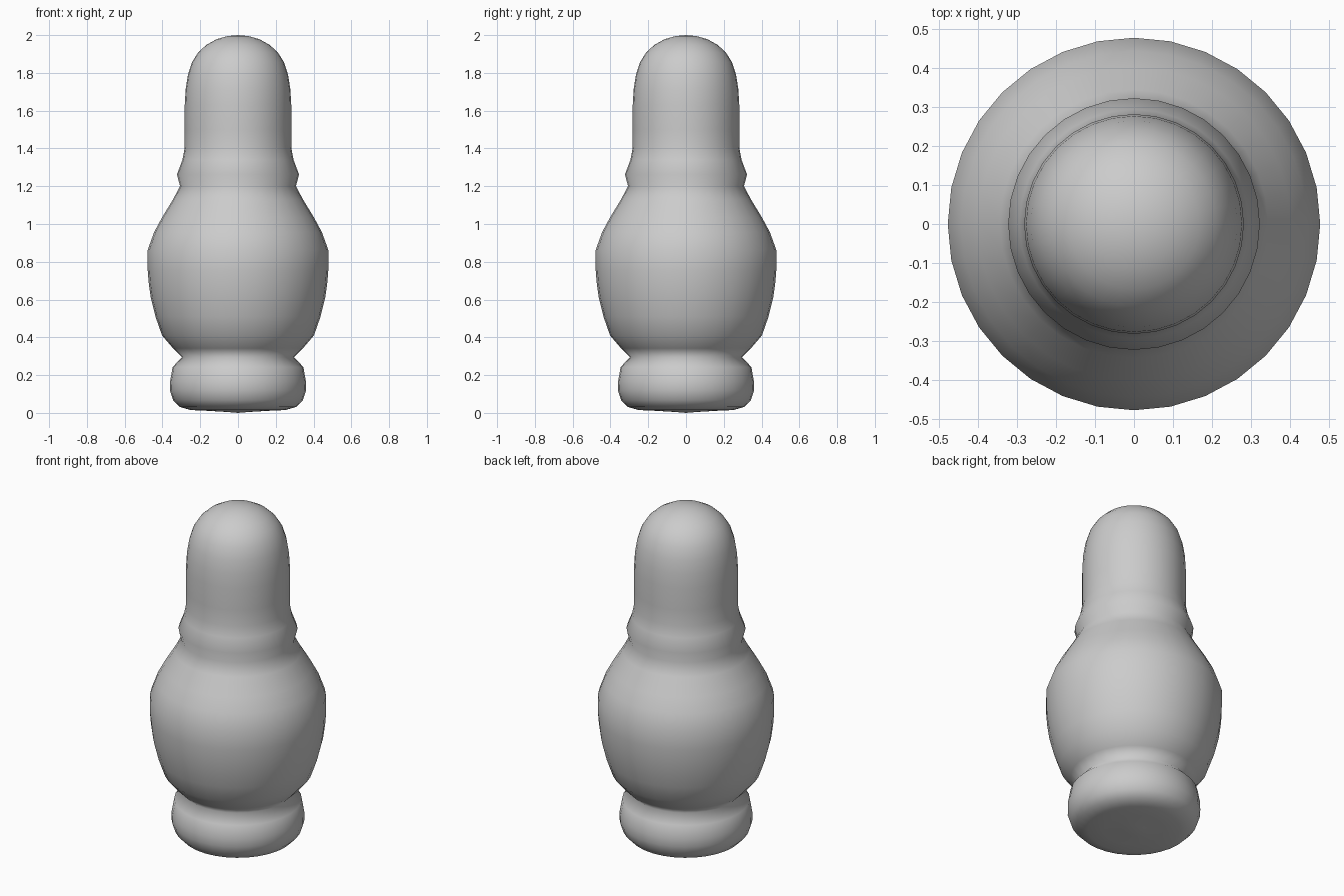
import bpy, bmesh
from math import cos, sin, tau

if "Cube" in bpy.data.objects:
    bpy.data.objects.remove(bpy.data.objects["Cube"])

SIDES = 32


def lathe(name, profile):
    """Revolve a (radius, height) profile around z; ends on the axis become poles."""
    bm = bmesh.new()
    rings = []
    for r, z in profile:
        if r == 0:
            rings.append([bm.verts.new((0, 0, z))] * SIDES)
        else:
            rings.append([bm.verts.new((r * cos(tau * i / SIDES), r * sin(tau * i / SIDES), z))
                          for i in range(SIDES)])
    for low, high in zip(rings, rings[1:]):
        for i in range(SIDES):
            j = (i + 1) % SIDES
            corners = dict.fromkeys((low[i], low[j], high[j], high[i]))
            bm.faces.new(list(corners))
    for f in bm.faces:
        f.smooth = True
    bmesh.ops.recalc_face_normals(bm, faces=bm.faces)
    mesh = bpy.data.meshes.new(name)
    bm.to_mesh(mesh)
    bm.free()
    obj = bpy.data.objects.new(name, mesh)
    bpy.context.collection.objects.link(obj)
    return obj


# rounded foot, from the slightly domed underside up to the waist groove
foot = [(0, 0), (0.06, 0.005), (0.16, 0.011), (0.25, 0.015), (0.31, 0.032), (0.344, 0.068),
        (0.361, 0.12), (0.360, 0.165), (0.346, 0.243), (0.297, 0.295)]
# bulbous body
body = [(0.344, 0.342), (0.402, 0.41), (0.437, 0.51), (0.462, 0.61), (0.473, 0.69), (0.478, 0.755),
        (0.478, 0.863), (0.444, 0.957), (0.402, 1.035), (0.344, 1.13), (0.307, 1.2)]
# collar ridge
collar = [(0.323, 1.263), (0.294, 1.34), (0.282, 1.405)]
# straight neck with a domed head
head = [(0.282, 1.5), (0.282, 1.63), (0.277, 1.715), (0.265, 1.79), (0.244, 1.856), (0.212, 1.907),
        (0.168, 1.948), (0.112, 1.979), (0.055, 1.995), (0, 2.0)]

lathe("turned_peg", foot + body + collar + head)
